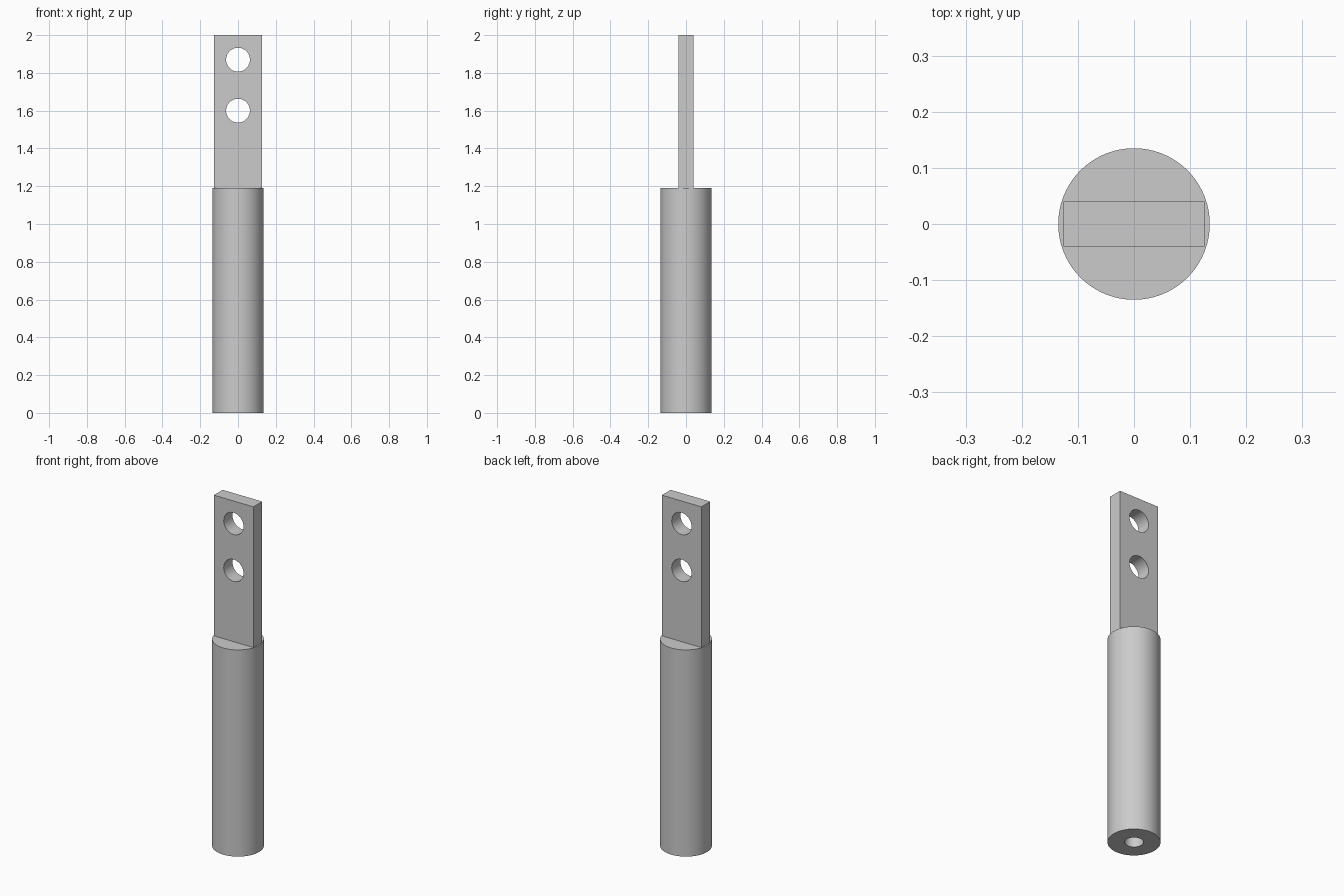
import bpy, math

cube = bpy.data.objects.get("Cube")
if cube:
    bpy.data.objects.remove(cube, do_unlink=True)

SHAFT_R, SHAFT_H = 0.135, 1.19
BLADE_W, BLADE_T, TOP = 0.252, 0.08, 2.0
HOLE_R, BORE_R, BORE_DEPTH = 0.063, 0.048, 0.4

steel = bpy.data.materials.new("light_grey_steel")
steel.use_nodes = True
grey = (0.6, 0.6, 0.6, 1)
steel.diffuse_color = grey
steel.node_tree.nodes["Principled BSDF"].inputs["Base Color"].default_value = grey


def cylinder(name, radius, depth, location, rotation=(0, 0, 0), sides=96):
    bpy.ops.mesh.primitive_cylinder_add(vertices=sides, radius=radius, depth=depth,
                                        location=location, rotation=rotation)
    obj = bpy.context.object
    obj.name = name
    obj.data.materials.append(steel)
    return obj


def cut(target, cutter):
    mod = target.modifiers.new("cut_" + cutter.name, 'BOOLEAN')
    mod.operation = 'DIFFERENCE'
    mod.solver = 'EXACT'
    mod.object = cutter
    bpy.context.view_layer.objects.active = target
    bpy.ops.object.modifier_apply(modifier=mod.name)
    bpy.data.objects.remove(cutter, do_unlink=True)


def smooth(obj):
    bpy.ops.object.select_all(action='DESELECT')
    obj.select_set(True)
    bpy.context.view_layer.objects.active = obj
    bpy.ops.object.shade_smooth_by_angle(angle=math.radians(30))


# Round shaft with a blind bore in its underside
shaft = cylinder("round_shaft", SHAFT_R, SHAFT_H, (0, 0, SHAFT_H / 2))
cut(shaft, cylinder("bore_cutter", BORE_R, BORE_DEPTH * 2, (0, 0, 0), sides=48))
smooth(shaft)

# Flat blade standing on the shaft, with two through holes
bpy.ops.mesh.primitive_cube_add(size=1, location=(0, 0, (SHAFT_H + TOP) / 2))
blade = bpy.context.object
blade.name = "flat_blade"
blade.scale = (BLADE_W, BLADE_T, TOP - SHAFT_H)
bpy.ops.object.transform_apply(location=False, rotation=False, scale=True)
blade.data.materials.append(steel)
for z in (1.6, 1.87):
    cut(blade, cylinder("hole_cutter", HOLE_R, BLADE_T * 3, (0, 0, z),
                        (math.pi / 2, 0, 0), sides=64))
smooth(blade)
